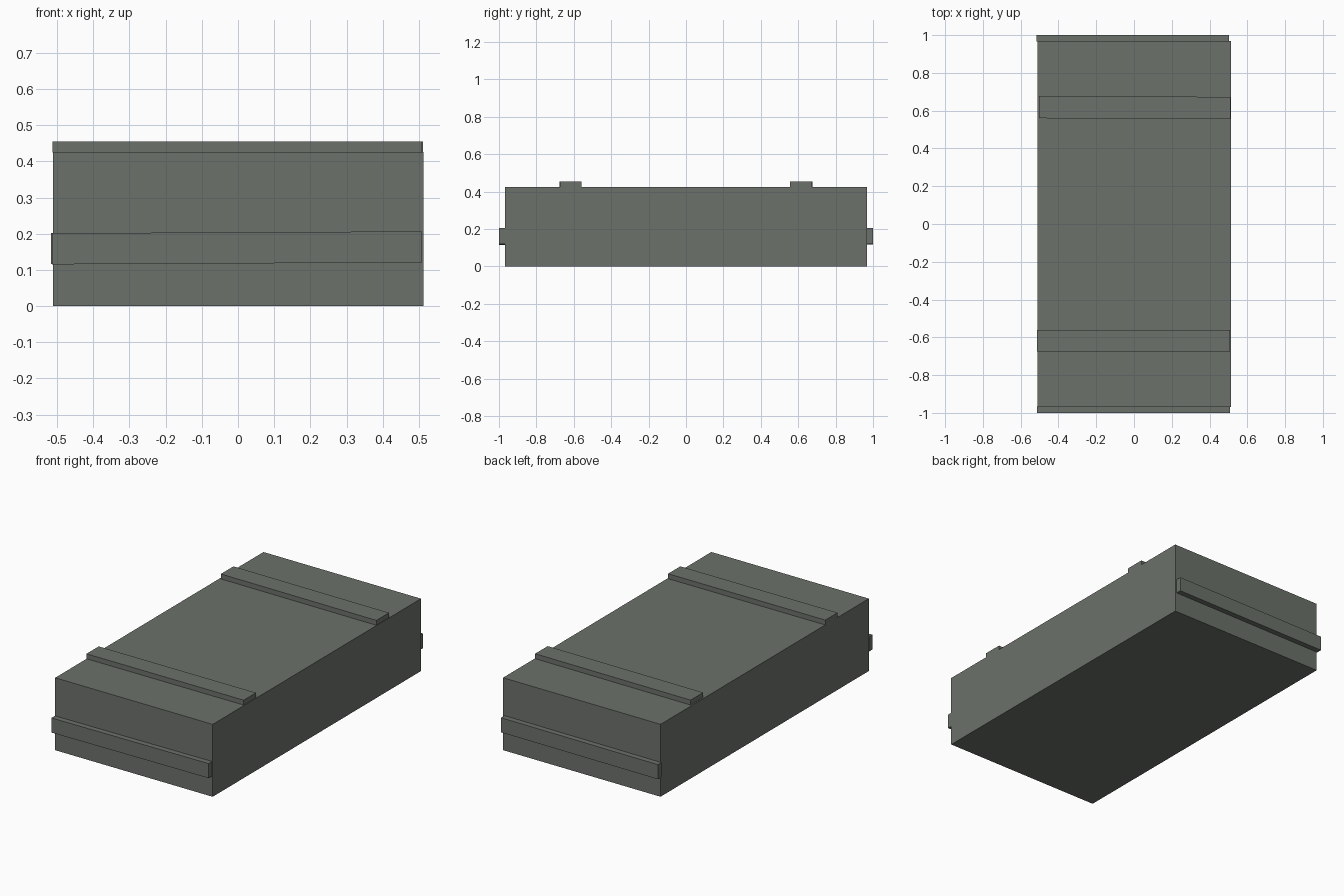
import bpy, bmesh
from mathutils import Matrix, Vector

if "Cube" in bpy.data.objects:
    bpy.data.objects.remove(bpy.data.objects["Cube"])

mat = bpy.data.materials.new("grey_green_paint")
mat.diffuse_color = (0.15, 0.165, 0.145, 1)
mat.use_nodes = True
mat.node_tree.nodes["Principled BSDF"].inputs["Base Color"].default_value = mat.diffuse_color


def box(name, lo, hi, axis='Z', tilt=0.0):
    """Flat-sided box between two corners, turned slightly about its centre."""
    lo, hi = Vector(lo), Vector(hi)
    bm = bmesh.new()
    bmesh.ops.create_cube(bm, size=1)
    bmesh.ops.scale(bm, vec=hi - lo, verts=bm.verts)
    bm.transform(Matrix.Translation((lo + hi) / 2) @ Matrix.Rotation(tilt, 4, axis))
    me = bpy.data.meshes.new(name)
    bm.to_mesh(me)
    bm.free()
    me.materials.append(mat)
    ob = bpy.data.objects.new(name, me)
    bpy.context.collection.objects.link(ob)
    return ob


# main crate
box("crate_body", (-0.512, -0.968, 0), (0.513, 0.968, 0.426))

# lid battens, nailed on very slightly crooked
box("lid_batten_front", (-0.513, -0.675, 0.424), (0.509, -0.561, 0.455), 'Z', 0.002)
box("lid_batten_back", (-0.504, 0.558, 0.424), (0.511, 0.675, 0.455), 'Z', -0.004)

# end handles, also slightly crooked
box("end_handle_front", (-0.514, -1.0, 0.118), (0.509, -0.966, 0.204), 'Y', -0.005)
box("end_handle_back", (-0.517, 0.966, 0.118), (0.503, 1.0, 0.204), 'Y', -0.003)
